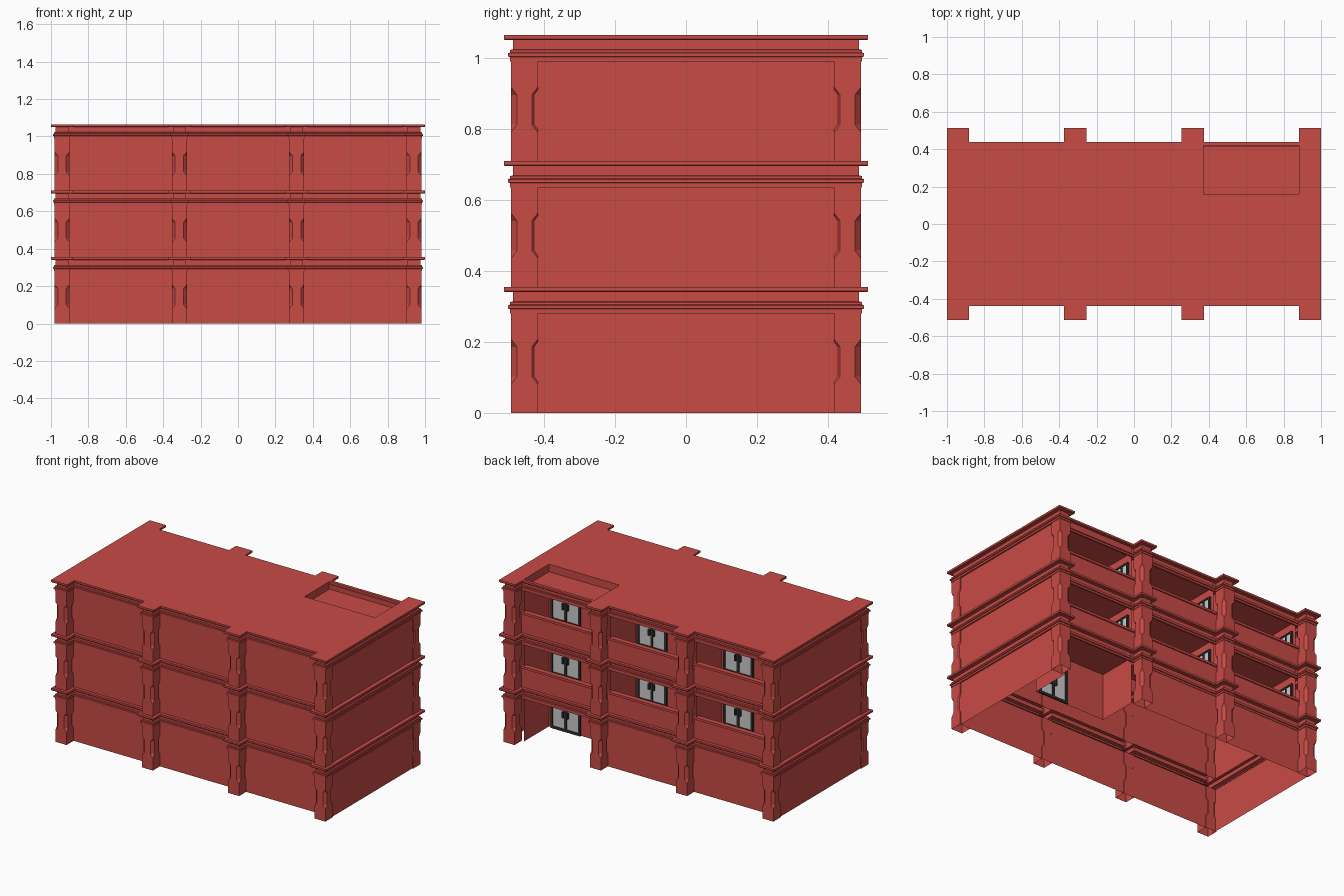
import bpy, bmesh

if "Cube" in bpy.data.objects:
    bpy.data.objects.remove(bpy.data.objects["Cube"])

FLOOR = 0.355
PX = [-0.9405, -0.3135, 0.3135, 0.9405]   # pillar centres
HALF, WALL, PIL = 0.04, 0.42, 0.493       # pillar half width, wall y, pillar face y
BACK = 0.16                               # rear wall of the balconies
ROOF = 3 * FLOOR
BAYS = [(PX[i] + 0.057, PX[i + 1] - 0.057) for i in range(3)]


def material(name, rgb):
    m = bpy.data.materials.new(name)
    m.diffuse_color = (*rgb, 1)
    m.use_nodes = True
    m.node_tree.nodes["Principled BSDF"].inputs["Base Color"].default_value = m.diffuse_color
    return m


RED = material("red_plaster", (0.58, 0.07, 0.06))
DARK = material("dark_frame", (0.03, 0.03, 0.03))


def finish(name, bm, mat=None):
    me = bpy.data.meshes.new(name)
    bm.to_mesh(me)
    bm.free()
    ob = bpy.data.objects.new(name, me)
    bpy.context.collection.objects.link(ob)
    if mat:
        me.materials.append(mat)
    return ob


def rect(bm, axis, v, a, b, flip=False):
    """Flat panel at axis = v, spanning ranges a and b on the other two axes."""
    pts = [(a[0], b[0]), (a[1], b[0]), (a[1], b[1]), (a[0], b[1])]
    if flip:
        pts.reverse()
    co = []
    for p in pts:
        q = list(p)
        q.insert(axis, v)
        co.append(bm.verts.new(q))
    bm.faces.new(co)


def box(bm, x, y, z):
    vs = bmesh.ops.create_cube(bm, size=1)["verts"]
    for v in vs:
        for i, r in enumerate((x, y, z)):
            v.co[i] = (r[0] + r[1]) / 2 + v.co[i] * (r[1] - r[0])


def loft(bm, rings):
    rows = [[bm.verts.new(p) for p in r] for r in rings]
    n = len(rows[0])
    for lo, hi in zip(rows, rows[1:]):
        for i in range(n):
            j = (i + 1) % n
            bm.faces.new((lo[i], lo[j], hi[j], hi[i]))


def outline(o, z):
    """Building outline stepping round the pillars, grown by o."""
    h, w, p = HALF + o, WALL + o, PIL + o
    pts = []
    for c in PX:
        pts += [(c - h, -w), (c - h, -p), (c + h, -p), (c + h, -w)]
    pts = pts[1:-1]
    return [(x, y, z) for x, y in pts + [(-x, -y) for x, y in pts]]


# Cornices: one stepped profile swept round each floor
PROFILE = [(-0.008, 0.28), (0.003, 0.28), (0.003, 0.292), (0.008, 0.294), (0.008, 0.303),
           (0.003, 0.305), (0.003, 0.312), (-0.006, 0.314), (-0.006, 0.34),
           (0.017, 0.34), (0.0195, 0.343), (0.0195, FLOOR)]
for f in range(3):
    bm = bmesh.new()
    prof = PROFILE + ([(-0.008, FLOOR)] if f < 2 else [])
    loft(bm, [outline(o, z + f * FLOOR) for o, z in prof])
    finish(f"cornice_{f + 1}", bm, RED)

# Pillars: square shafts with stopped chamfers
bm = bmesh.new()
STOPS = [(0, 0), (0, 0.08), (0.018, 0.102), (0.018, 0.186), (0, 0.208), (0, 0.282)]
for c in PX:
    for s in (-1, 1):
        cy = s * (PIL - 0.038)
        for f in range(3):
            rings = []
            for ch, z in STOPS:
                a, b = HALF, HALF - ch
                oct8 = [(a, -b), (a, b), (b, a), (-b, a), (-a, b), (-a, -b), (-b, -a), (b, -a)]
                rings.append([(c + x, cy + y * 0.95, z + f * FLOOR) for x, y in oct8])
            loft(bm, rings)
bmesh.ops.remove_doubles(bm, verts=bm.verts, dist=1e-5)
finish("pillars", bm, RED)

# Outer walls: front, two sides, closed rear bays at ground level
bm = bmesh.new()
for f in range(3):
    z = (f * FLOOR, f * FLOOR + 0.285)
    rect(bm, 1, -WALL, (-0.95, 0.95), z)
    rect(bm, 0, 0.974, (-0.45, 0.45), z)
    rect(bm, 0, -0.974, (-0.45, 0.45), z, True)
rect(bm, 1, WALL, (PX[0], PX[2]), (0, 0.285), True)
finish("outer_walls", bm, RED)

# Balcony recesses: rear wall, side walls, floor and ceiling
bm = bmesh.new()
for i, bx in enumerate(BAYS):
    for f in range(3):
        if f == 0 and i < 2:
            continue
        z0 = f * FLOOR
        z = (z0, z0 + FLOOR)
        rect(bm, 1, BACK, bx, z, True)
        rect(bm, 0, bx[0], (BACK, WALL), z)
        rect(bm, 0, bx[1], (BACK, WALL), z, True)
        rect(bm, 2, z0 + 0.305, bx, (BACK, WALL))
        if f:
            rect(bm, 2, z0, bx, (BACK, WALL))
finish("balcony_recesses", bm, RED)

# Balcony parapets with coping
bm = bmesh.new()
for bx in BAYS:
    for f in (1, 2):
        z0 = f * FLOOR
        x = (bx[0] - 0.02, bx[1] + 0.02)
        box(bm, x, (WALL - 0.02, WALL), (z0, z0 + 0.125))
        box(bm, x, (WALL - 0.026, WALL + 0.008), (z0 + 0.125, z0 + 0.14))
finish("balcony_parapets", bm, RED)

# Roof deck, leaving the opening over one bay
bm = bmesh.new()
E, W = PX[3] + 0.0595, WALL + 0.0195
hole = BAYS[2]
rect(bm, 2, ROOF, (-E, E), (-W, BACK))
rect(bm, 2, ROOF, (-E, hole[0]), (BACK, W))
rect(bm, 2, ROOF, (hole[1], E), (BACK, W))
rect(bm, 2, ROOF, hole, (WALL, W))
rect(bm, 1, WALL, hole, (ROOF - 0.06, ROOF))
for c in PX:
    for y in ((-PIL - 0.0195, -W), (W, PIL + 0.0195)):
        rect(bm, 2, ROOF, (c - 0.0595, c + 0.0595), y)
finish("roof_deck", bm, RED)

# Glazed double doors on the rear walls, small windows on the side walls
frames, panes = bmesh.new(), bmesh.new()
for i, bx in enumerate(BAYS):
    for f in range(3):
        if f == 0 and i < 2:
            continue
        z0 = f * FLOOR
        cx, top = (bx[0] + bx[1]) / 2 + 0.13, z0 + 0.23
        y = (BACK, BACK + 0.012)
        box(panes, (cx - 0.1, cx + 0.1), (BACK, BACK + 0.006), (z0 + 0.01, top - 0.01))
        for dx in (-0.1, 0, 0.1):
            box(frames, (cx + dx - 0.008, cx + dx + 0.008), y, (z0, top))
        for z in (z0, top - 0.016):
            box(frames, (cx - 0.1, cx + 0.1), y, (z, z + 0.016))
        for dx in (-0.017, 0.017):
            box(frames, (cx + dx - 0.005, cx + dx + 0.005), (BACK, BACK + 0.02), (z0 + 0.09, z0 + 0.13))
        if f:
            x, s = bx[0], z0 + 0.15
            box(panes, (x, x + 0.006), (0.29, 0.39), (s, s + 0.1))
            for yy in (0.285, 0.335, 0.385):
                box(frames, (x, x + 0.012), (yy, yy + 0.01), (s, s + 0.1))
            for z in (s, s + 0.09):
                box(frames, (x, x + 0.012), (0.285, 0.395), (z, z + 0.01))
finish("door_frames", frames, DARK)
finish("door_panes", panes)
